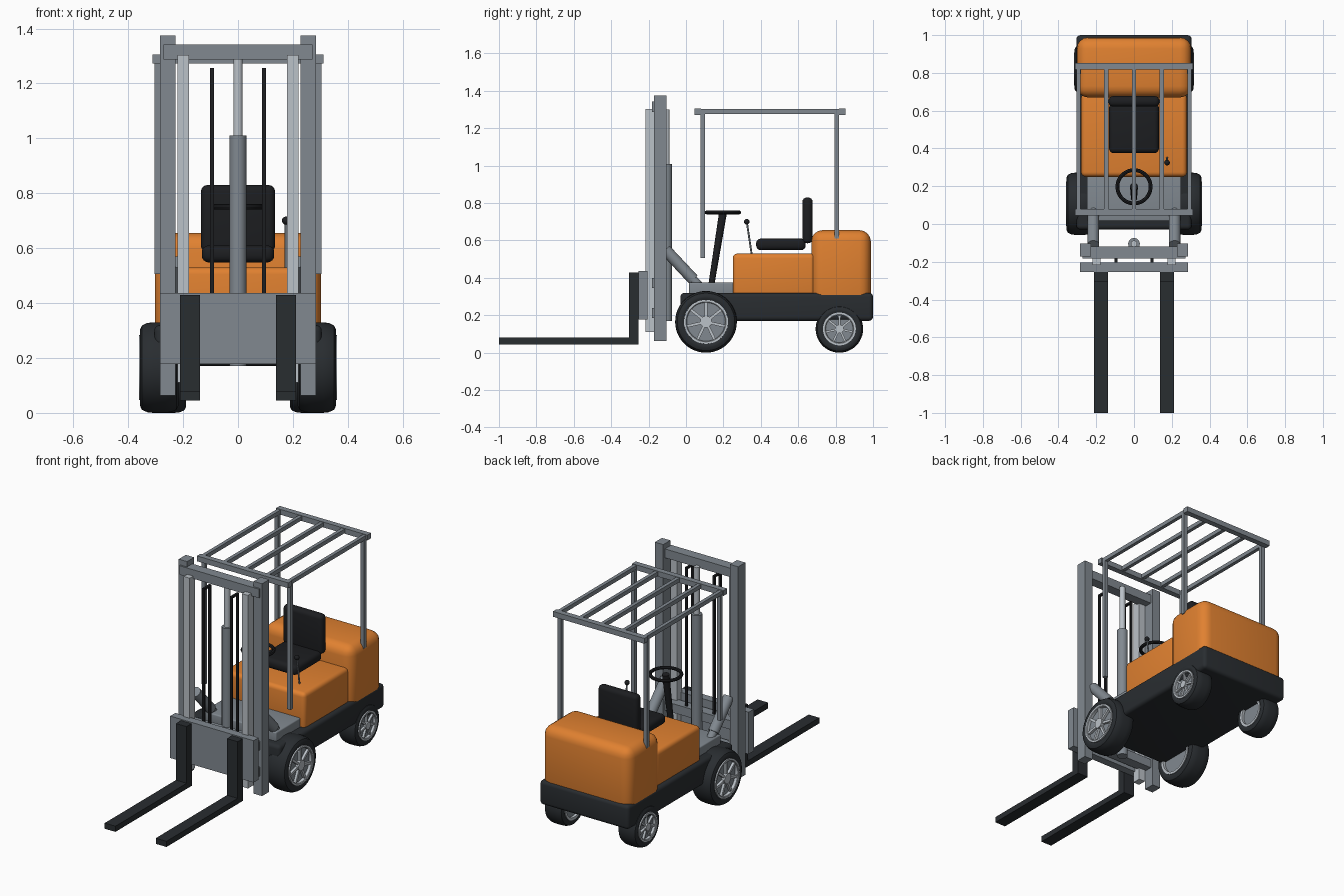
import bpy, bmesh
from math import radians, pi, sin, cos
from mathutils import Vector, Matrix

if "Cube" in bpy.data.objects:
    bpy.data.objects.remove(bpy.data.objects["Cube"])


def material(name, rgb):
    m = bpy.data.materials.new(name)
    m.diffuse_color = (*rgb, 1)
    m.use_nodes = True
    m.node_tree.nodes["Principled BSDF"].inputs["Base Color"].default_value = m.diffuse_color
    return m


ORANGE = material("orange_paint", (0.75, 0.22, 0.03))
DARK = material("dark", (0.022, 0.026, 0.030))
BLACK = material("black", (0.012, 0.013, 0.015))
STEEL = material("steel", (0.22, 0.25, 0.28))
LIGHT = material("light_steel", (0.50, 0.54, 0.58))


def finish(name, bm, mat):
    bmesh.ops.recalc_face_normals(bm, faces=bm.faces)
    me = bpy.data.meshes.new(name)
    bm.to_mesh(me)
    bm.free()
    me.materials.append(mat)
    ob = bpy.data.objects.new(name, me)
    bpy.context.collection.objects.link(ob)
    return ob


def box(name, x, y, z, mat, bevel=0.0, seg=4):
    """Box from (min, max) ranges, optionally with rounded edges."""
    bm = bmesh.new()
    size = [r[1] - r[0] for r in (x, y, z)]
    mid = [(r[0] + r[1]) / 2 for r in (x, y, z)]
    bmesh.ops.create_cube(bm, size=1, matrix=Matrix.Translation(mid) @ Matrix.Diagonal((*size, 1)))
    if bevel:
        bmesh.ops.bevel(bm, geom=bm.edges[:], offset=bevel, segments=seg, profile=0.5, affect='EDGES')
    return finish(name, bm, mat)


def rod(name, a, b, r, mat, sides=24, r2=None):
    """Cylinder or cone between two points."""
    a, b = Vector(a), Vector(b)
    d = b - a
    bm = bmesh.new()
    bmesh.ops.create_cone(bm, cap_ends=True, segments=sides, radius1=r, radius2=r2 or r, depth=d.length,
                          matrix=Matrix.Translation((a + b) / 2) @ d.to_track_quat('Z', 'Y').to_matrix().to_4x4())
    return finish(name, bm, mat)


def lathe(name, profile, centre, axis, mat, steps=48):
    """Closed (along axis, radius) profile turned around the x or z axis."""
    bm = bmesh.new()
    rings = []
    for i in range(steps):
        c, s = cos(2 * pi * i / steps), sin(2 * pi * i / steps)
        pts = [(u, r * c, r * s) if axis == 'X' else (r * c, r * s, u) for u, r in profile]
        rings.append([bm.verts.new(Vector(p) + Vector(centre)) for p in pts])
    n = len(profile)
    for i in range(steps):
        p, q = rings[i], rings[(i + 1) % steps]
        for k in range(n):
            bm.faces.new((p[k], p[(k + 1) % n], q[(k + 1) % n], q[k]))
    return finish(name, bm, mat)


def wheel(name, s, x_in, x_out, y, r, rim):
    xm, h = s * (x_in + x_out) / 2, (x_out - x_in) / 2
    c = (xm, y, r)
    lathe(name + "_tyre", [(-h * 0.9, rim), (-h, rim + 0.012), (-h, r * 0.84), (-h * 0.9, r * 0.93),
                           (-h * 0.62, r * 0.985), (-h * 0.3, r), (h * 0.3, r), (h * 0.62, r * 0.985),
                           (h * 0.9, r * 0.93), (h, r * 0.84), (h, rim + 0.012), (h * 0.9, rim)], c, 'X', DARK)
    lathe(name + "_rim", [(-h, rim + .003), (-h, rim - .012), (h, rim - .012), (h + .003, rim - .008),
                          (h + .003, rim + .003)] if s > 0 else
          [(h, rim + .003), (h, rim - .012), (-h, rim - .012), (-h - .003, rim - .008), (-h - .003, rim + .003)],
          c, 'X', LIGHT)
    rod(name + "_disc", (xm - h * 0.75, y, r), (xm + h * 0.75, y, r), rim - 0.006, STEEL, 32)
    rod(name + "_hub", (xm, y, r), (xm + s * (h + .004), y, r), rim * 0.27, LIGHT)
    # spokes
    bm = bmesh.new()
    for i in range(7):
        m = (Matrix.Translation((xm + s * h * 0.85, y, r)) @ Matrix.Rotation(2 * pi * i / 7, 4, 'X')
             @ Matrix.Translation((0, 0, rim * 0.55)) @ Matrix.Diagonal((h * 0.24, rim * 0.13, rim * 0.8, 1)))
        bmesh.ops.create_cube(bm, size=1, matrix=m)
    finish(name + "_spokes", bm, LIGHT)


# chassis and body
box("chassis", (-.305, .305), (-.03, 1.0), (.17, .32), DARK, .022)
box("floor_plate", (-.25, .25), (.015, .27), (.31, .375), STEEL, .008)
box("engine_hood", (-.28, .28), (.25, .69), (.30, .53), ORANGE, .025)
box("counterweight", (-.303, .303), (.67, .988), (.25, .655), ORANGE, .06)

# seat
box("seat_cushion", (-.132, .132), (.375, .64), (.548, .61), BLACK, .025)
box("seat_back", (-.135, .135), (.622, .677), (.585, .83), BLACK, .024)

# steering and lever
rod("steering_column", (0, .135, .36), (0, .198, .75), .016, BLACK, r2=.021)
ring = [(.01 * sin(a * pi / 4), .088 + .01 * cos(a * pi / 4)) for a in range(8)]
lathe("steering_wheel", ring, (0, .197, .75), 'Z', BLACK)
rod("lever", (.175, .352, .52), (.175, .325, .70), .005, STEEL, 12)
bm = bmesh.new()
bmesh.ops.create_uvsphere(bm, u_segments=16, v_segments=10, radius=.015, matrix=Matrix.Translation((.175, .325, .70)))
finish("lever_knob", bm, BLACK)

# overhead guard
box("guard_front_bar", (-.312, .312), (.045, .08), (1.272, 1.305), STEEL)
box("guard_rear_bar", (-.312, .312), (.818, .853), (1.272, 1.305), STEEL)
for i, x in enumerate((-.293, -.147, 0, .147, .293)):
    box(f"guard_bar_{i}", (x - .011, x + .011), (.06, .84), (1.277, 1.302), STEEL)

# mast cross parts and lift cylinder
for n, z in (("top", (1.287, 1.342)), ("middle", (.345, .40)), ("bottom", (.185, .24))):
    box(f"mast_{n}_crossbar", (-.272, .272), (-.183, -.12), z, STEEL)
rod("lift_cylinder", (0, -.105, .17), (0, -.105, 1.01), .031, STEEL)
rod("lift_rod", (0, -.105, 1.0), (0, -.105, 1.30), .017, LIGHT)
box("fork_carriage", (-.285, .285), (-.255, -.205), (.178, .437), STEEL)

# mirrored parts
for side, s in (("left", -1), ("right", 1)):
    def pair(name, x, y, z, mat, bevel=0.0):
        return box(f"{side}_{name}", tuple(sorted((s * x[0], s * x[1]))), y, z, mat, bevel)
    pair("mast_outer_rail", (.228, .285), (-.172, -.103), (.063, 1.375), STEEL)
    pair("mast_inner_rail", (.178, .22), (-.217, -.165), (.11, 1.303), LIGHT)
    pair("chain_front", (.088, .102), (-.205, -.193), (.40, 1.257), BLACK)
    pair("chain_top", (.088, .102), (-.205, -.135), (1.245, 1.257), BLACK)
    pair("chain_rear", (.088, .102), (-.147, -.135), (.38, 1.257), BLACK)
    pair("fork_upright", (.138, .211), (-.305, -.253), (.045, .43), DARK)
    pair("fork_blade", (.138, .211), (-1.0, -.253), (.045, .08), DARK)
    pair("guard_front_post", (.281, .305), (.077, .101), (.505, 1.28), STEEL)
    pair("guard_rear_post", (.281, .305), (.793, .817), (.61, 1.28), STEEL)
    rod(f"{side}_tilt_cylinder", (s * .215, -.11, .55), (s * .215, .04, .39), .031, STEEL)
    rod(f"{side}_tilt_rod", (s * .215, .03, .40), (s * .215, .10, .325), .024, STEEL)
    wheel(f"{side}_front_wheel", s, .217, .357, .107, .165, .115)
    wheel(f"{side}_rear_wheel", s, .19, .314, .82, .127, .085)

# smooth rounded surfaces, keep hard edges
bpy.ops.object.select_all(action='SELECT')
bpy.context.view_layer.objects.active = bpy.data.objects["chassis"]
bpy.ops.object.shade_smooth_by_angle(angle=radians(35))
